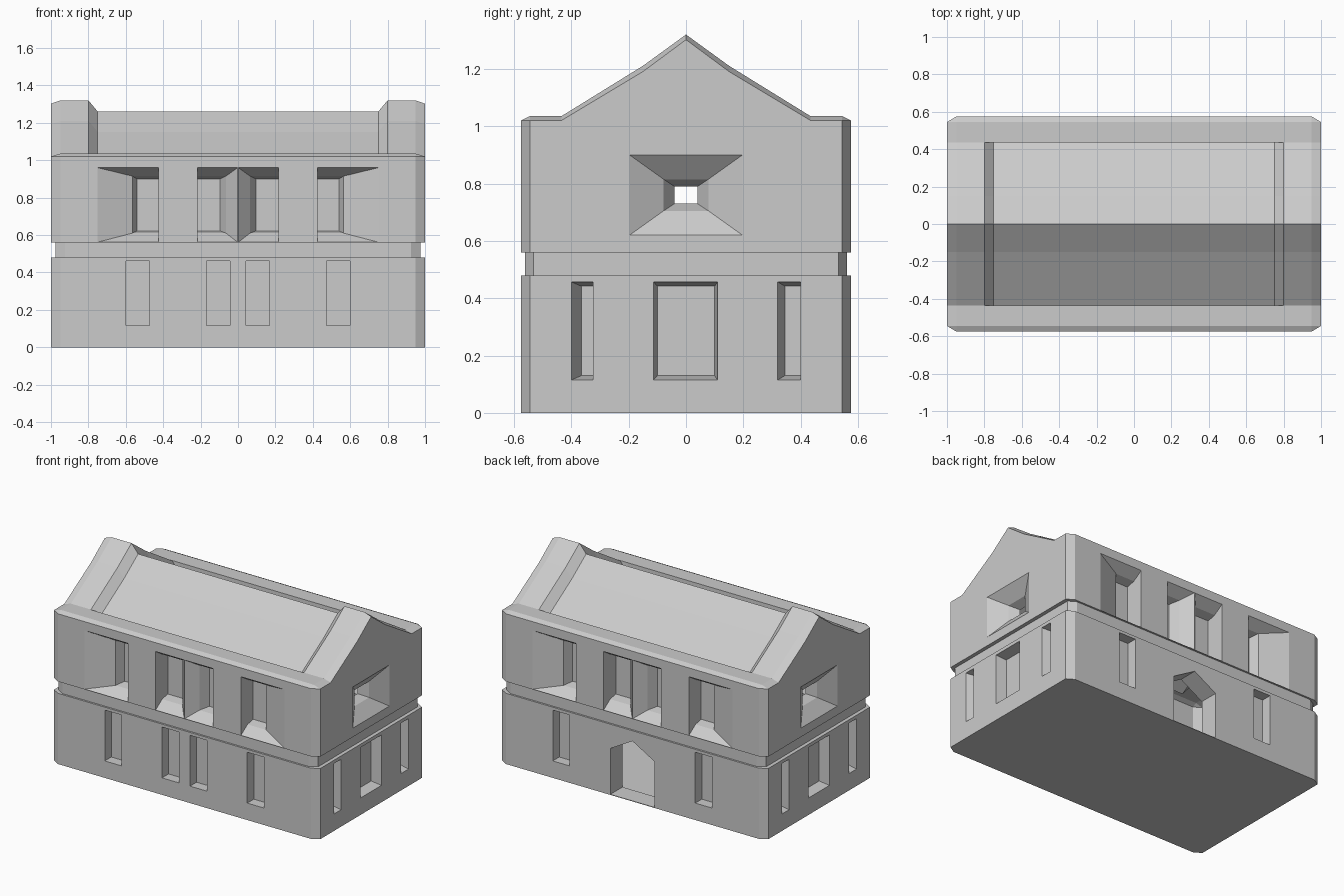
import bpy, bmesh, math
from mathutils import Matrix, Vector

if "Cube" in bpy.data.objects:
    bpy.data.objects.remove(bpy.data.objects["Cube"])

HX, HY = 1.0, 0.575          # half length and half depth of the house
CX, CY = 0.05, 0.03          # corner chamfer


def loft(name, rings):
    """Solid skin through a list of equal-length point rings."""
    bm = bmesh.new()
    vs = [[bm.verts.new(p) for p in r] for r in rings]
    n = len(rings[0])
    for a, b in zip(vs, vs[1:]):
        for i in range(n):
            j = (i + 1) % n
            bm.faces.new((a[i], a[j], b[j], b[i]))
    bm.faces.new(vs[0][::-1])
    bm.faces.new(vs[-1])
    bmesh.ops.remove_doubles(bm, verts=bm.verts, dist=1e-5)
    bmesh.ops.recalc_face_normals(bm, faces=bm.faces)
    me = bpy.data.meshes.new(name)
    bm.to_mesh(me)
    bm.free()
    ob = bpy.data.objects.new(name, me)
    bpy.context.collection.objects.link(ob)
    return ob


def plan(z, inset=0.0):
    """Rectangle with chamfered corners at height z."""
    x, y = HX - inset, HY - inset * 0.5
    q = [(x, y - CY), (x - CX, y)]
    pts = q + [(-a, b) for a, b in q[::-1]] + [(-a, -b) for a, b in q] + [(a, -b) for a, b in q[::-1]]
    return [(a, b, z) for a, b in pts]


def place(u, d, z, half, ang):
    """Wall coordinates (across, depth into wall, height) to the world."""
    return Matrix.Rotation(math.radians(ang), 3, 'Z') @ Vector((u, d - half, z))


def opening(stages, half, ang):
    """Cutter through rectangles given as (depth, u0, u1, z0, z1)."""
    d, *r = stages[0]
    stages = [(d - 0.03, *r)] + stages
    return loft("cutter", [[place(u, d, z, half, ang) for u, z in
                            ((u0, z0), (u1, z0), (u1, z1), (u0, z1))]
                           for d, u0, u1, z0, z1 in stages])


def carve(body, cutters):
    for c in cutters:
        c.hide_render = True
        m = body.modifiers.new("cut", 'BOOLEAN')
        m.operation, m.solver, m.object = 'DIFFERENCE', 'EXACT', c
        bpy.context.view_layer.objects.active = body
        bpy.ops.object.modifier_apply(modifier=m.name)
        bpy.data.objects.remove(c)


def open_up(body, test):
    """Remove faces so the house is a hollow shell."""
    bm = bmesh.new()
    bm.from_mesh(body.data)
    gone = [f for f in bm.faces if test(f.calc_center_median(), f.normal)]
    bmesh.ops.delete(bm, geom=gone, context='FACES')
    bm.to_mesh(body.data)
    bm.free()


# Lower storey with the recessed band above it
lower = loft("lower_storey", [plan(0), plan(0.48), plan(0.48, 0.025),
                              plan(0.56, 0.025), plan(0.56), plan(0.561)])


# Upper storey with ledges, lowered roof and raised gable ends
def section(x, yh, zt, ledge, eave, mid, apex):
    half = [(-yh, 0.56), (-yh, zt), (-HY + CY, ledge), (-0.437, ledge),
            (-0.435, eave), (-0.15, mid)]
    prof = half + [(0, apex)] + [(-y, z) for y, z in half[::-1]]
    return [(x, y, z) for y, z in prof]


sections = [(1.0, HY - CY, 1.02, 1.02, 1.02, 1.191, 1.302),
            (0.95, HY, 1.02, 1.035, 1.035, 1.211, 1.32),
            (0.80, HY, 1.02, 1.035, 1.035, 1.211, 1.32),
            (0.75, HY, 1.02, 1.035, 0.975, 1.151, 1.26)]
upper = loft("upper_storey_and_roof",
             [section(-s[0], *s[1:]) for s in sections] +
             [section(*s) for s in sections[::-1]])

# Lower windows: four slits in front, two slits and a pointed door at the back
cuts = []
for u in (-0.535, -0.105, 0.105, 0.535):
    for ang in (0, 180):
        if ang == 0 or abs(u) > 0.3:
            cuts.append(opening([(0, u - 0.063, u + 0.063, 0.115, 0.46),
                                 (0.07, u - 0.063, u + 0.063, 0.115, 0.46)], HY, ang))
door = [(-0.165, 0.004), (0.165, 0.004), (0.165, 0.315), (0, 0.41), (-0.165, 0.315)]
cuts.append(loft("cutter", [[place(u, d, z, HY, 180) for u, z in door] for d in (-0.03, 0.13)]))

# Lower windows on both gable ends
for ang in (90, 270):
    for a, b in (((-0.4, -0.325), (-0.365, -0.325)),
                 ((-0.113, 0.11), (-0.1, 0.1)),
                 ((0.32, 0.4), (0.345, 0.4))):
        cuts.append(opening([(0, *a, 0.115, 0.457), (0.07, *b, 0.13, 0.442)], HX, ang))
carve(lower, cuts)

# Upper flared windows, mirrored about the middle, front and back
cuts = []
for ang in (0, 180):
    for s in (-1, 1):
        for near, far, far2, fixed in ((0.002, 0.064, 0.096, 0.216),
                                       (0.75, 0.565, 0.54, 0.425)):
            r = [sorted((s * e, s * fixed)) for e in (near, far, far2)]
            cuts.append(opening([(0, *r[0], 0.562, 0.96),
                                 (0.07, *r[1], 0.61, 0.915),
                                 (0.13, *r[2], 0.622, 0.9)], HY, ang))

# Gable windows: flared, stepped and open to the inside
for ang in (90, 270):
    cuts.append(opening([(d, -w, w, z0, z1) for d, w, z0, z1 in
                         ((0, 0.197, 0.62, 0.9), (0.07, 0.078, 0.705, 0.815),
                          (0.13, 0.04, 0.73, 0.79))], HX, ang))
carve(upper, cuts)

# Open the doorway, the gable holes and the hidden floors between storeys
open_up(lower, lambda c, n: (abs(c.z - 0.561) < 4e-4 and n.z > 0.9) or
        (abs(c.y - HY + 0.13) < 1e-3 and n.y > 0.9 and abs(c.x) < 0.2))
open_up(upper, lambda c, n: (abs(c.z - 0.56) < 1e-3 and n.z < -0.9) or
        (abs(abs(c.x) - HX + 0.13) < 1e-3 and abs(n.x) > 0.9 and abs(c.y) < 0.05))
